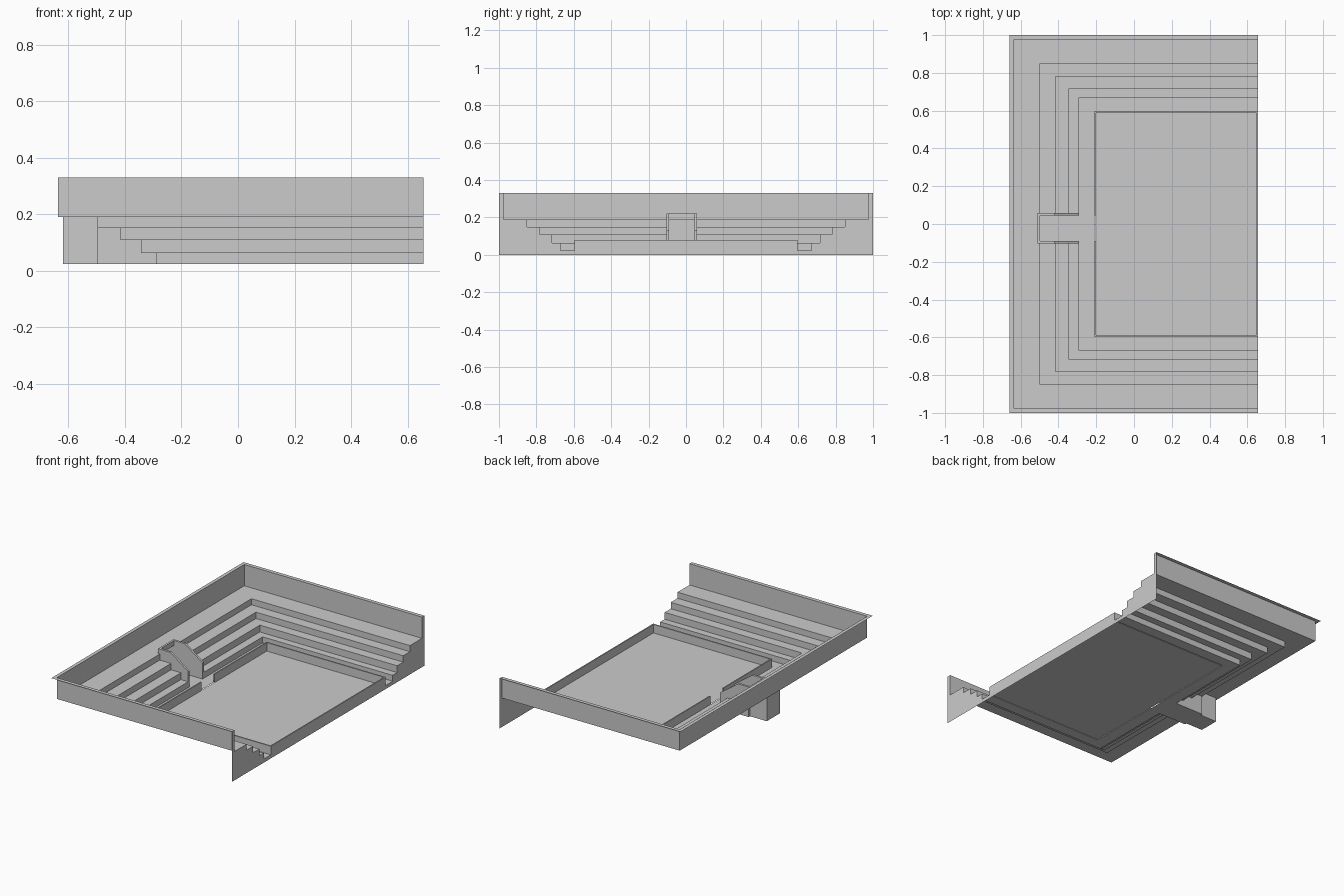
import bpy, bmesh
from mathutils import Vector

if "Cube" in bpy.data.objects:
    bpy.data.objects.remove(bpy.data.objects["Cube"])

X_END = 0.657            # open end of the stand
T0, T1 = -0.09, 0.045    # tunnel opening in y


def make_object(name, polys, up=False):
    """Build an object from a list of polygons; 'up' makes an open sheet face upward."""
    bm = bmesh.new()
    for p in polys:
        bm.faces.new([bm.verts.new(v) for v in p])
    bmesh.ops.remove_doubles(bm, verts=bm.verts, dist=0.0005)
    bmesh.ops.recalc_face_normals(bm, faces=bm.faces)
    if up and sum(f.normal.z * f.calc_area() for f in bm.faces) < 0:
        bmesh.ops.reverse_faces(bm, faces=bm.faces)
    me = bpy.data.meshes.new(name)
    bm.to_mesh(me)
    bm.free()
    ob = bpy.data.objects.new(name, me)
    bpy.context.collection.objects.link(ob)
    return ob


def ring(x, y, z):
    """U-shaped path at one profile level, split at the tunnel."""
    return [Vector(p) for p in ((X_END, -y, z), (x, -y, z), (x, T0, z),
                                (x, T1, z), (x, y, z), (X_END, y, z))]


def sweep(profile, gap):
    """Bridge profile levels; leave the middle out for bands listed in gap."""
    rings = [ring(*p) for p in profile]
    polys = []
    for i, (a, b) in enumerate(zip(rings, rings[1:])):
        for k in range(5):
            if k == 2 and i in gap:
                continue
            polys.append((a[k], a[k + 1], b[k + 1], b[k]))
    return polys


def prism(outline, y0, y1):
    """Extrude an (x, z) outline along y."""
    a = [(x, y0, z) for x, z in outline]
    b = [(x, y1, z) for x, z in outline]
    n = len(a)
    return [a, b[::-1]] + [(a[i], a[(i + 1) % n], b[(i + 1) % n], b[i]) for i in range(n)]


# Terraced stand: rim, back wall, four steps and walkway (x, half-width y, z)
steps = [(-0.66, 1.0, 0.33), (-0.637, 0.975, 0.33), (-0.637, 0.975, 0.19),
         (-0.497, 0.85, 0.19), (-0.497, 0.85, 0.15), (-0.415, 0.78, 0.15),
         (-0.415, 0.78, 0.108), (-0.343, 0.717, 0.108), (-0.343, 0.717, 0.063),
         (-0.29, 0.67, 0.063), (-0.29, 0.67, 0.024), (-0.21, 0.597, 0.024)]
make_object("terraced_stand", sweep(steps, range(3, 10)), up=True)

# Stepped end walls on the open side
for side, name in ((-1, "front_end_wall"), (1, "back_end_wall")):
    section = [(X_END, side * y, z) for _, y, z in steps]
    section += [(X_END, side * 0.597, 0), (X_END, side * 1.0, 0)]
    ob = make_object(name, [section if side > 0 else section[::-1]])
    if ob.data.polygons[0].normal.x < 0:
        ob.data.flip_normals()

# Barrier around the field, with an opening at the tunnel
barrier = [(-0.21, 0.597, 0.024), (-0.21, 0.597, 0.08),
           (-0.202, 0.588, 0.08), (-0.202, 0.588, 0.024)]
make_object("field_barrier", sweep(barrier, range(3)), up=True)
make_object("open_side_barrier", [
    [(X_END, -0.597, 0), (X_END, 0.597, 0), (X_END, 0.597, 0.08), (X_END, -0.597, 0.08)],
    [(X_END, -0.597, 0.08), (X_END, 0.597, 0.08), (0.649, 0.588, 0.08), (0.649, -0.588, 0.08)],
    [(0.649, -0.588, 0.08), (0.649, 0.588, 0.08), (0.649, 0.588, 0.024), (0.649, -0.588, 0.024)]],
    up=True)

# Playing field
make_object("field", [[(-0.205, -0.592, 0.024), (0.653, -0.592, 0.024),
                       (0.653, 0.592, 0.024), (-0.205, 0.592, 0.024)]], up=True)

# Tunnel passage under the stand: floor, back and two sides
xa, xb, za, zb = -0.62, -0.29, 0.024, 0.19
make_object("tunnel_passage", [
    [(xa, T0, za), (xb, T0, za), (xb, T1, za), (xa, T1, za)],
    [(xa, T0, za), (xa, T1, za), (xa, T1, zb), (xa, T0, zb)],
    [(xa, T0, za), (xa, T0, zb), (-0.497, T0, zb), (-0.497, T0, za)],
    [(xa, T1, za), (xa, T1, zb), (-0.497, T1, zb), (-0.497, T1, za)]], up=True)

# Parapet walls beside the tunnel, sloping down to the walkway
side_wall = [(-0.51, 0.19), (-0.51, 0.222), (-0.42, 0.222), (-0.29, 0.13),
             (-0.29, 0.024), (-0.497, 0.024), (-0.497, 0.19)]
make_object("tunnel_wall_left", prism(side_wall, T0 - 0.014, T0))
make_object("tunnel_wall_right", prism(side_wall, T1, T1 + 0.014))
make_object("tunnel_lintel", prism([(-0.51, 0.19), (-0.51, 0.222),
                                    (-0.497, 0.222), (-0.497, 0.19)], T0, T1))
